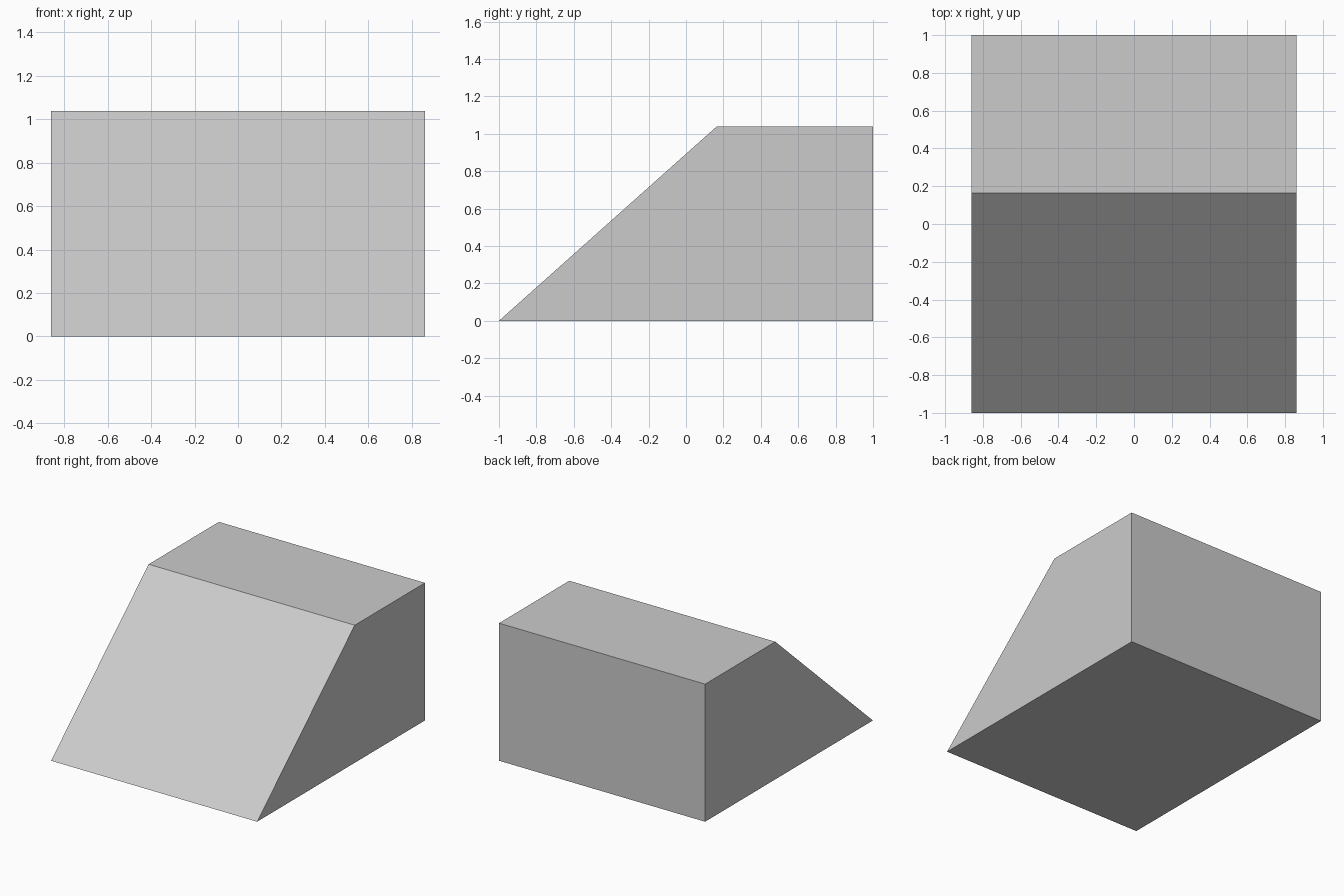
import bpy, bmesh

if "Cube" in bpy.data.objects:
    bpy.data.objects.remove(bpy.data.objects["Cube"])

HALF_W = 0.86
TOP = 1.038
FRONT, LANDING, BACK = -1.0, 0.163, 1.0
STEPS = 18


def extrude_profile(name, points, half_width):
    """Solid made by sweeping a (y, z) profile across x."""
    bm = bmesh.new()
    face = bm.faces.new([bm.verts.new((-half_width, y, z)) for y, z in points])
    swept = bmesh.ops.extrude_face_region(bm, geom=[face])
    verts = [v for v in swept["geom"] if isinstance(v, bmesh.types.BMVert)]
    bmesh.ops.translate(bm, verts=verts, vec=(2 * half_width, 0, 0))
    bmesh.ops.recalc_face_normals(bm, faces=bm.faces[:])
    mesh = bpy.data.meshes.new(name)
    bm.to_mesh(mesh)
    bm.free()
    obj = bpy.data.objects.new(name, mesh)
    bpy.context.collection.objects.link(obj)
    return obj


# Landing block at the back
extrude_profile("landing", [(LANDING, 0), (BACK, 0), (BACK, TOP), (LANDING, TOP)], HALF_W)

# Sloped ramp in front of the landing
extrude_profile("ramp", [(FRONT, 0), (LANDING, 0), (LANDING, TOP)], HALF_W)

# Staircase under the ramp, its step noses just touching the slope
run = (LANDING - FRONT) / STEPS
rise = TOP / STEPS
profile = [(LANDING, 0), (FRONT + run, 0)]
for i in range(1, STEPS):
    profile += [(FRONT + i * run, i * rise), (FRONT + (i + 1) * run, i * rise)]
extrude_profile("stairs", profile, HALF_W - 0.001)
